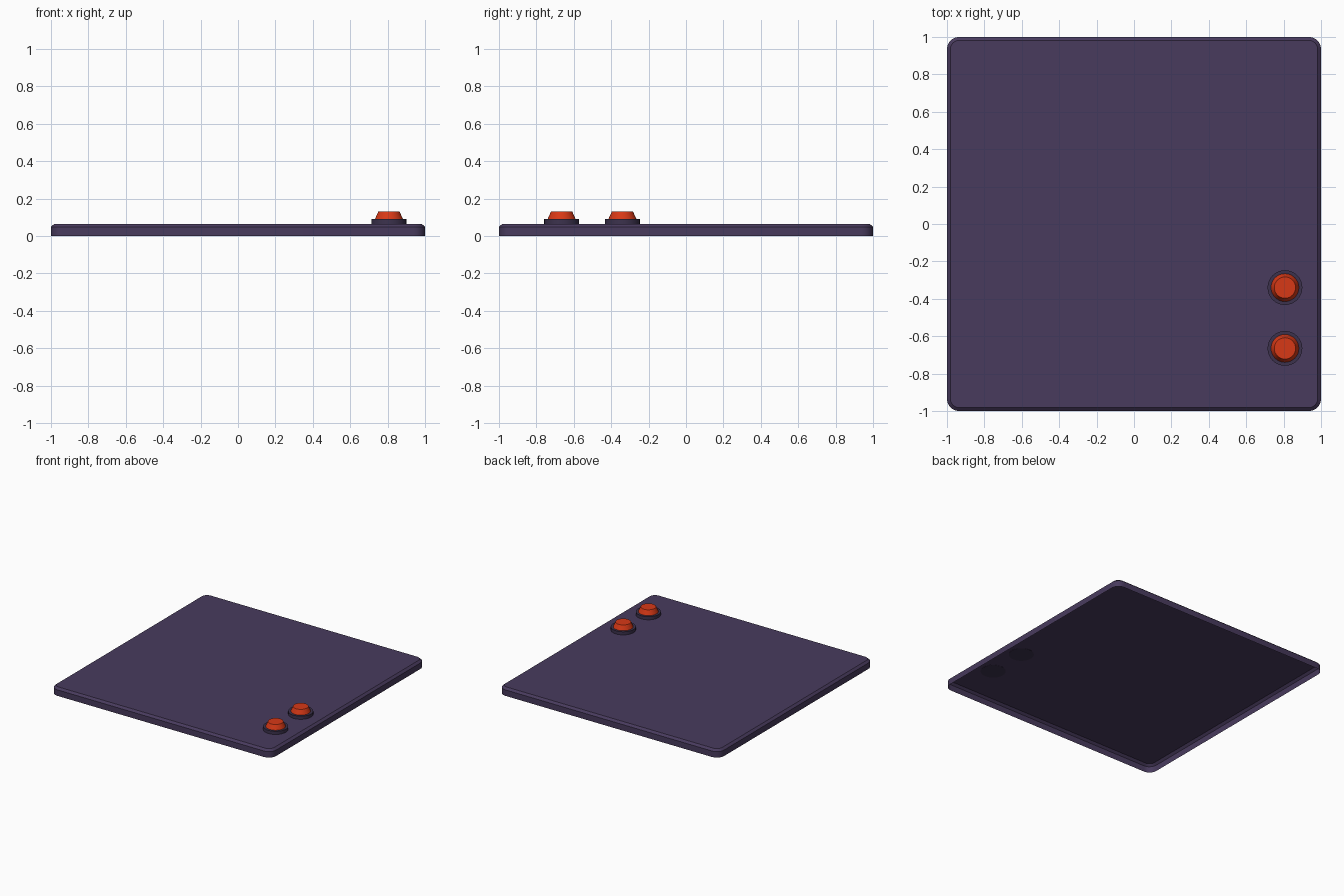
import bpy, bmesh, math

if "Cube" in bpy.data.objects:
    bpy.data.objects.remove(bpy.data.objects["Cube"])

def material(name, color):
    m = bpy.data.materials.new(name)
    m.diffuse_color = (*color, 1)
    m.use_nodes = True
    m.node_tree.nodes["Principled BSDF"].inputs["Base Color"].default_value = m.diffuse_color
    return m

purple = material("purple", (0.065, 0.043, 0.11))
dark = material("dark_purple", (0.045, 0.032, 0.075))
red = material("red", (0.68, 0.04, 0.008))

def circle(r, z, cx=0, cy=0, n=32):
    return [(cx + r * math.cos(2 * math.pi * i / n), cy + r * math.sin(2 * math.pi * i / n), z)
            for i in range(n)]

def rounded_square(half, r, z, seg=6):
    c = half - r
    pts = []
    for k, (sx, sy) in enumerate([(1, 1), (-1, 1), (-1, -1), (1, -1)]):
        for i in range(seg + 1):
            a = math.pi / 2 * (k + i / seg)
            pts.append((sx * c + r * math.cos(a), sy * c + r * math.sin(a), z))
    return pts

def loft(name, loops, mat, cap_bottom):
    """Join stacked loops of points and cap the top."""
    bm = bmesh.new()
    rings = [[bm.verts.new(p) for p in loop] for loop in loops]
    for a, b in zip(rings, rings[1:]):
        for i in range(len(a)):
            j = (i + 1) % len(a)
            bm.faces.new((a[i], a[j], b[j], b[i]))
    bm.faces.new(rings[-1])
    if cap_bottom:
        bm.faces.new(rings[0][::-1])
    me = bpy.data.meshes.new(name)
    bm.to_mesh(me)
    bm.free()
    ob = bpy.data.objects.new(name, me)
    bpy.context.collection.objects.link(ob)
    me.materials.append(mat)
    bpy.context.view_layer.objects.active = ob
    ob.select_set(True)
    bpy.ops.object.shade_smooth_by_angle(angle=math.radians(30))
    ob.select_set(False)
    return ob

# Thin tray, open underneath, with a chamfered top rim
loft("plate", [rounded_square(1.0, 0.065, 0.0),
               rounded_square(1.0, 0.065, 0.049),
               rounded_square(0.982, 0.047, 0.065)], purple, False)

# Two push buttons on round collars
for i, y in enumerate((-0.665, -0.34), 1):
    loft(f"button_collar_{i}", [circle(0.093, 0.064, 0.807, y),
                                circle(0.093, 0.091, 0.807, y)], dark, True)
    loft(f"button_cap_{i}", [circle(0.075, 0.09, 0.807, y),
                             circle(0.057, 0.13, 0.807, y)], red, False)
